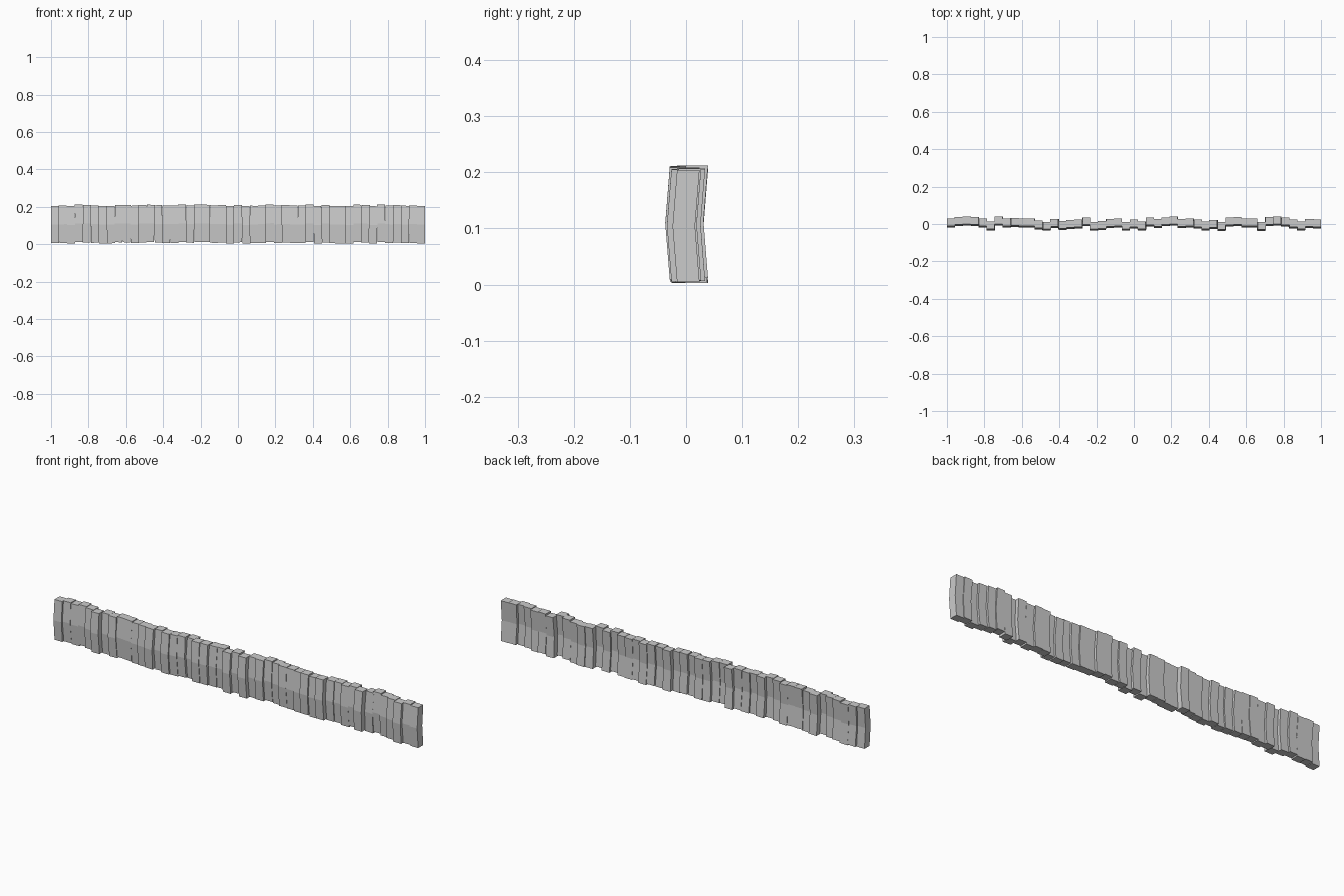
import bpy, bmesh, math, random
from mathutils import Matrix, Vector

if "Cube" in bpy.data.objects:
    bpy.data.objects.remove(bpy.data.objects["Cube"])

random.seed(4)
# depth offset of each board's centre, in hundredths, left to right
offsets = [.5, 1.4, 1.5, 1.4, .5, -1, 1.5, .5, .8, .5, .5, -.5, -1.2, .3, -.8, -.2,
           0, 1.2, -1.2, -.9, .3, .5, -1.2, 0, -1, 1, .3, 1.2, 1.5, .3, .5, 0,
           -1, -.3, -1.3, 1, 1.4, .5, .5, -1.3, 1.4, 1.5, 1, 0, -1, .3, 0]
COUNT = len(offsets)
PITCH = 2 / COUNT
H, T, BOW = 0.2, 0.04, 0.008


def board(i, off):
    """One upright board, bowed forward at mid height, slightly tilted."""
    bm = bmesh.new()
    w = PITCH * 0.5 * 1.01
    end = i in (0, COUNT - 1)
    rings = []
    for z, dy in ((-H / 2, BOW / 2), (0, -BOW / 2), (H / 2, BOW / 2)):
        rings.append([bm.verts.new((sx * w, sy * T / 2 + dy, z))
                      for sx, sy in ((-1, -1), (1, -1), (1, 1), (-1, 1))])
    for a, b in zip(rings, rings[1:]):
        for k in range(4):
            n = (k + 1) % 4
            bm.faces.new((a[k], a[n], b[n], b[k]))
    bm.faces.new(rings[0][::-1])
    bm.faces.new(rings[-1])
    lean = 0 if end else math.radians(random.uniform(-1.5, 1.5))
    z = 0.108 + random.uniform(-0.005, 0.004)
    pos = Vector((-1 + PITCH * (i + 0.5), off * 0.01, z))
    bm.transform(Matrix.Translation(pos) @ Matrix.Rotation(lean, 4, 'Y'))
    me = bpy.data.meshes.new("board")
    bm.to_mesh(me)
    bm.free()
    bpy.context.collection.objects.link(bpy.data.objects.new(f"board_{i + 1:02d}", me))


# row of boards
for i, off in enumerate(offsets):
    board(i, off)
